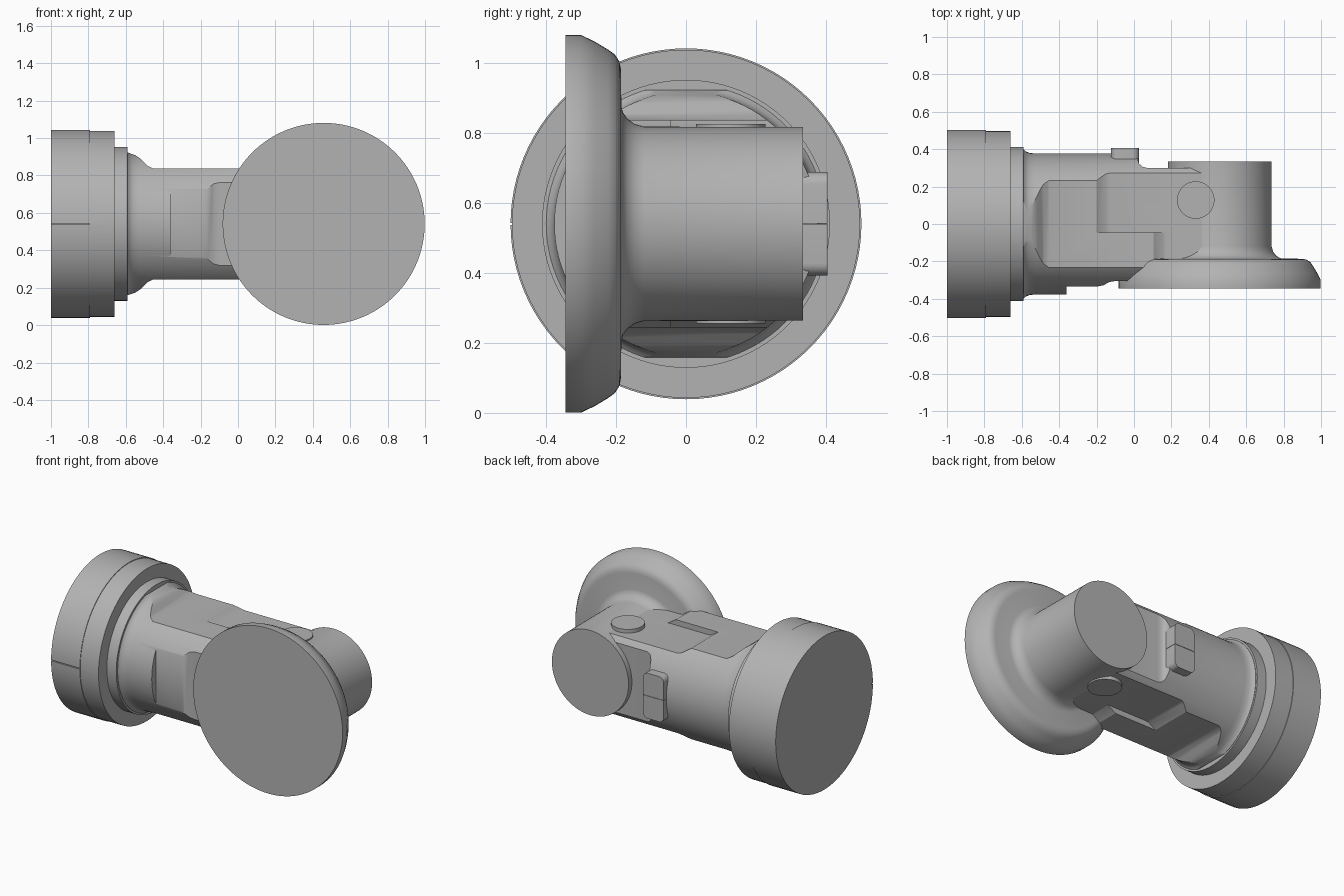
import bpy, bmesh
from math import cos, sin, pi, radians
from mathutils import Vector

cube = bpy.data.objects.get("Cube")
if cube:
    bpy.data.objects.remove(cube, do_unlink=True)

ZC = 0.541     # height of both main axes
EX = 0.458     # elbow axis along x

grey = bpy.data.materials.new("plain grey")
grey.use_nodes = True
colour = (0.45, 0.45, 0.45, 1)
grey.diffuse_color = colour
grey.node_tree.nodes["Principled BSDF"].inputs["Base Color"].default_value = colour


def finish(name, bm):
    bmesh.ops.recalc_face_normals(bm, faces=bm.faces)
    mesh = bpy.data.meshes.new(name)
    bm.to_mesh(mesh)
    bm.free()
    mesh.materials.append(grey)
    obj = bpy.data.objects.new(name, mesh)
    bpy.context.collection.objects.link(obj)
    return obj


def lathe(name, profile, axis, centre, n=96):
    """Closed solid of revolution from (position, radius) pairs."""
    bm = bmesh.new()
    rings = []
    for t, r in profile:
        ring = []
        for i in range(n):
            u, v = r * cos(2 * pi * i / n), r * sin(2 * pi * i / n)
            p = {"x": (t, u, v), "y": (u, t, v), "z": (u, v, t)}[axis]
            ring.append(bm.verts.new(Vector(p) + Vector(centre)))
        rings.append(ring)
    for a, b in zip(rings, rings[1:]):
        for i in range(n):
            j = (i + 1) % n
            bm.faces.new((a[i], a[j], b[j], b[i]))
    bm.faces.new(rings[0])
    bm.faces.new(rings[-1])
    return finish(name, bm)


def prism(name, points, axis, lo, hi, side=1):
    """Outline extruded along y (x,z outline about the axis) or z (x,y outline)."""
    bm = bmesh.new()
    ends = []
    for t in (lo, hi):
        ends.append([bm.verts.new((a, t, ZC + side * b) if axis == "y" else (a, b, ZC + t))
                     for a, b in points])
    n = len(points)
    for i in range(n):
        j = (i + 1) % n
        bm.faces.new((ends[0][i], ends[0][j], ends[1][j], ends[1][i]))
    for end in ends:
        bm.faces.new(end)
    return finish(name, bm)


def select(obj):
    bpy.ops.object.select_all(action="DESELECT")
    obj.select_set(True)
    bpy.context.view_layer.objects.active = obj


def cut(target, cutter):
    cutter.hide_render = True
    mod = target.modifiers.new("cut", "BOOLEAN")
    mod.operation, mod.solver, mod.object = "DIFFERENCE", "EXACT", cutter
    select(target)
    bpy.ops.object.modifier_apply(modifier=mod.name)
    bpy.data.objects.remove(cutter, do_unlink=True)


def smooth(obj, angle=32):
    select(obj)
    bpy.ops.object.shade_smooth_by_angle(angle=radians(angle))


# Large end collar, with a fine slit along its front
collar = lathe("end_collar", [(-1, .502), (-.792, .502), (-.792, .498), (-.66, .498)],
               "x", (0, 0, ZC))
cut(collar, prism("slit", [(-1.1, -.003), (-.792, -.003), (-.792, .003), (-1.1, .003)],
                  "y", -.6, -.49))
ring = lathe("collar_step", [(-.7, .412), (-.592, .412)], "x", (0, 0, ZC))

# Round body running to the elbow
body = lathe("body", [(-.65, .4), (-.59, .4), (-.58, .389), (-.56, .38), (-.53, .377), (.37, .377)],
             "x", (0, 0, ZC))
for side in (1, -1):
    # flat top and bottom with a rounded run-out
    cut(body, prism("flat_cutter", [(-.6, .385), (-.55, .368), (-.52, .348), (-.485, .312),
                                    (-.455, .297), (.6, .297), (.6, .6), (-.6, .6)],
                    "y", -.6, .6, side))
    # stepped recess beside the elbow
    cut(body, prism("recess_cutter", [(-.225, .312), (-.195, .293), (-.15, .265), (-.13, .261),
                                      (.6, .261), (.6, .5), (-.225, .5)], "y", -.045, .6, side))
    cut(body, prism("end_cutter", [(.08, .312), (.11, .293), (.155, .264), (.17, .261),
                                   (.6, .261), (.6, .5), (.08, .5)], "y", -.6, -.03, side))
# stepped front flat
cut(body, prism("front_cutter", [(-.36, -.6), (-.36, -.333), (-.19, -.333), (-.165, -.328),
                                 (-.13, -.31), (-.1, -.305), (.6, -.305), (.6, -.6)],
                "z", -.6, .6))
# rounded back drop beside the pad
cut(body, prism("back_cutter", [(.02, .6), (.02, .345), (.028, .322), (.045, .306), (.07, .3),
                                (.6, .3), (.6, .6)], "z", -.6, .6))

# Elbow tube and flared flange
elbow = lathe("elbow_flange", [(-.345, .54), (-.3, .54), (-.262, .522), (-.222, .498),
                               (-.203, .484), (-.19, .463), (-.186, .44), (-.185, .335),
                               (-.18, .318), (-.168, .301), (-.148, .286), (-.12, .278),
                               (.335, .277)], "y", (EX, 0, ZC), 128)

# Small round caps above and below
for side, name in ((1, "top_cap"), (-1, "bottom_cap")):
    smooth(lathe(name, [(.2 * side, .1), (.285 * side, .1)], "z", (.33, .128, ZC), 48))

# Rounded pad on the back, in two halves
for side, name in ((1, "upper_pad"), (-1, "lower_pad")):
    r = .035
    outline = [(-.122, .001), (.028, .001)]
    outline += [(.028 - r + r * cos(a * pi / 12), .148 - r + r * sin(a * pi / 12)) for a in range(7)]
    outline += [(-.122 + r - r * sin(a * pi / 12), .148 - r + r * cos(a * pi / 12)) for a in range(7)]
    smooth(prism(name, outline, "y", .25, .405, side))

for part in (collar, ring, body, elbow):
    smooth(part)
